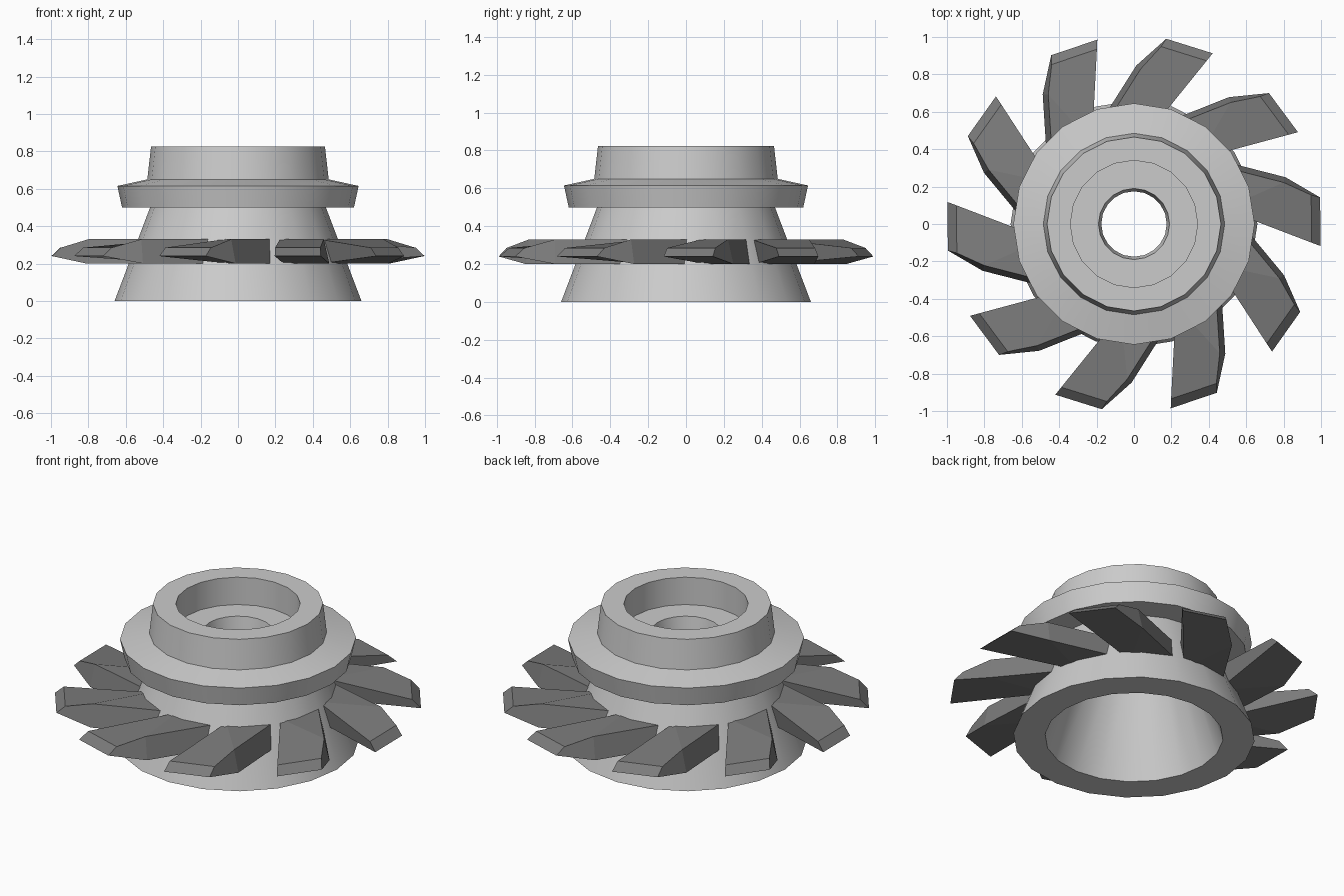
import bpy
import bmesh
import math
from mathutils import Matrix

cube = bpy.data.objects.get("Cube")
if cube:
    bpy.data.objects.remove(cube, do_unlink=True)

SIDES = 20
BLADES = 10


def make_material(name, grey):
    mat = bpy.data.materials.new(name)
    mat.use_nodes = True
    colour = (grey, grey, grey, 1)
    mat.diffuse_color = colour
    mat.node_tree.nodes["Principled BSDF"].inputs["Base Color"].default_value = colour
    return mat


def add_object(name, bm, mat):
    bmesh.ops.recalc_face_normals(bm, faces=bm.faces)
    mesh = bpy.data.meshes.new(name)
    bm.to_mesh(mesh)
    bm.free()
    mesh.materials.append(mat)
    obj = bpy.data.objects.new(name, mesh)
    bpy.context.collection.objects.link(obj)
    return obj


def lathe(name, profile, mat):
    # Revolve a closed radius/height profile around the z axis
    bm = bmesh.new()
    rings = []
    for i in range(SIDES):
        a = math.tau * i / SIDES
        rings.append([bm.verts.new((r * math.cos(a), r * math.sin(a), z))
                      for r, z in profile])
    n = len(profile)
    for i in range(SIDES):
        here, there = rings[i], rings[(i + 1) % SIDES]
        for j in range(n):
            k = (j + 1) % n
            bm.faces.new((here[j], there[j], there[k], here[k]))
    return add_object(name, bm, mat)


light_grey = make_material("light grey metal", 0.6)
dark_grey = make_material("dark grey metal", 0.2)

# Hub: flared skirt, flange, collar, recessed top and hollow bore
hub = lathe("hub", [
    (0.66, 0), (0.47, 0.5), (0.62, 0.5), (0.645, 0.615), (0.485, 0.65),
    (0.465, 0.825), (0.34, 0.825), (0.34, 0.66), (0.19, 0.66),
    (0.175, 0.57), (0.30, 0.57), (0.487, 0)], light_grey)
bpy.context.view_layer.objects.active = hub
hub.select_set(True)
bpy.ops.object.shade_smooth_by_angle(angle=math.radians(30))
hub.select_set(False)

# Bent blades, thick at the hub and thinner at the tip
# Outline order: inner root, inner tip, outer tip, elbow, outer root
TOP = [(0.48, 0.08, 0.33), (0.95, -0.10, 0.285), (0.947, 0.155, 0.285),
       (0.80, 0.222, 0.33), (0.38, 0.33, 0.33)]
BOTTOM = [(0.48, 0.10, 0.2), (0.998, -0.118, 0.24), (0.995, 0.142, 0.24),
          (0.81, 0.25, 0.2), (0.38, 0.36, 0.2)]

for b in range(BLADES):
    bm = bmesh.new()
    top = [bm.verts.new(p) for p in TOP]
    bottom = [bm.verts.new(p) for p in BOTTOM]
    for ring in (top, bottom):
        bm.faces.new(ring[:4])
        bm.faces.new((ring[0], ring[3], ring[4]))
    for i in range(5):
        j = (i + 1) % 5
        bm.faces.new((bottom[i], bottom[j], top[j], top[i]))
    bm.transform(Matrix.Rotation(math.tau * b / BLADES, 4, "Z"))
    add_object(f"blade_{b + 1}", bm, dark_grey)
